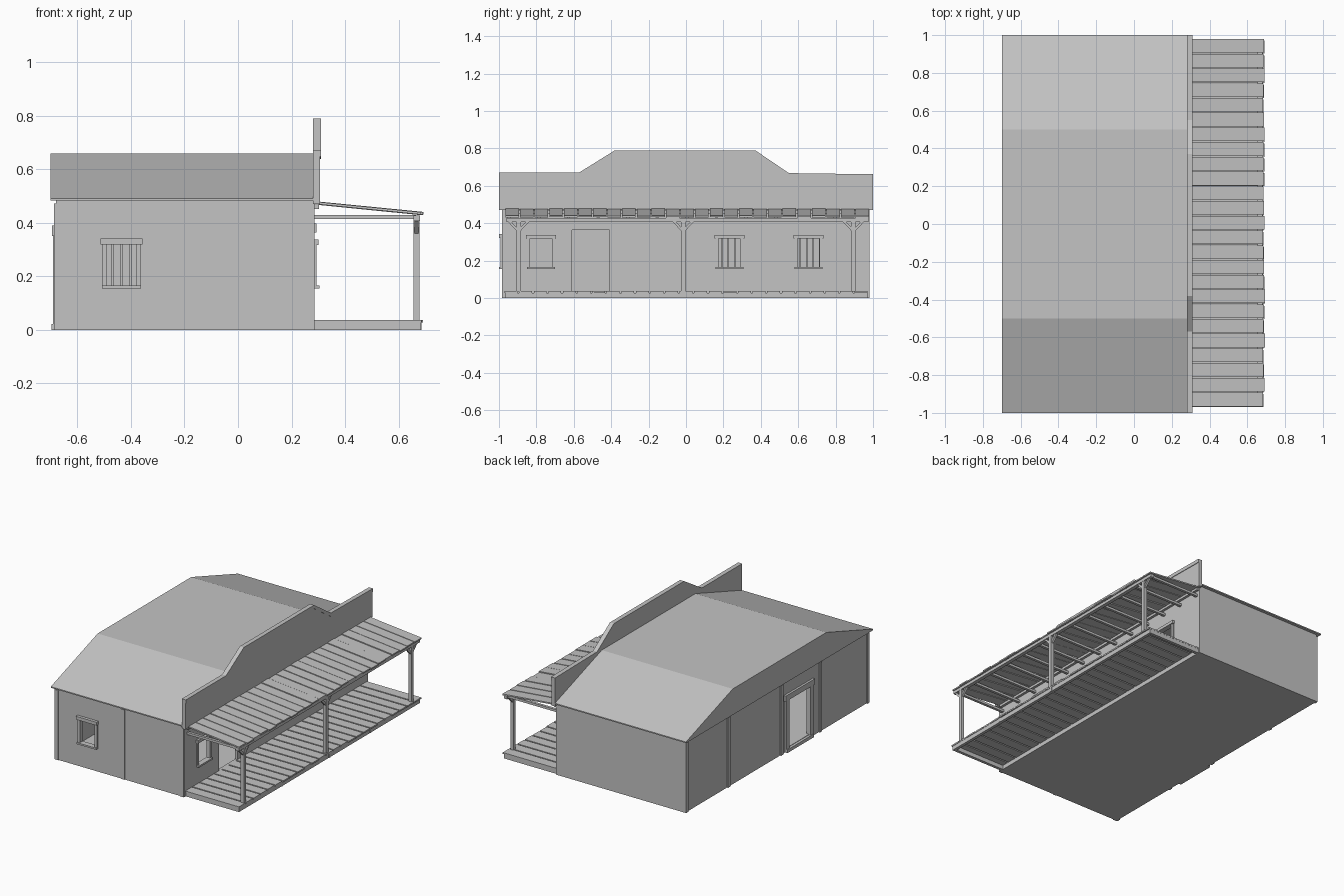
import bpy, bmesh, math, random
from mathutils import Vector

random.seed(4)

def mat(name, col):
    m = bpy.data.materials.new(name)
    m.diffuse_color = (*col, 1)
    return m

# the whole model is one plain grey
GREY = mat("plain_grey", (0.55, 0.55, 0.55))

def finish(name, bm):
    bmesh.ops.recalc_face_normals(bm, faces=bm.faces[:])
    me = bpy.data.meshes.new(name)
    bm.to_mesh(me)
    bm.free()
    me.materials.append(GREY)
    ob = bpy.data.objects.new(name, me)
    bpy.context.collection.objects.link(ob)
    return ob

def add_prism(bm, pts, a, b, axis='x'):
    """Extrude a profile: (y,z) along x, or (x,z) along y."""
    def co(p, t):
        return (t, p[0], p[1]) if axis == 'x' else (p[0], t, p[1])
    lo = [bm.verts.new(co(p, a)) for p in pts]
    hi = [bm.verts.new(co(p, b)) for p in pts]
    bm.faces.new(lo)
    bm.faces.new(hi[::-1])
    for i in range(len(pts)):
        j = (i + 1) % len(pts)
        bm.faces.new((lo[i], hi[i], hi[j], lo[j]))

def add_box(bm, x0, x1, y0, y1, z0, z1):
    add_prism(bm, [(y0, z0), (y1, z0), (y1, z1), (y0, z1)], x0, x1)

def boxes(name, items):
    bm = bmesh.new()
    for b in items:
        add_box(bm, *b)
    return finish(name, bm)

def prism(name, pts, a, b, axis='x'):
    bm = bmesh.new()
    add_prism(bm, pts, a, b, axis)
    return finish(name, bm)

# hollow building shell with window and door openings
WIN_Y = [-0.775, 0.232, 0.655]
shell = boxes("walls", [(-0.68, 0.285, -0.98, 0.98, 0, 0.485)])
cuts = [(-0.66, 0.265, -0.96, 0.96, 0.025, 0.6)]
cuts += [(0.2, 0.4, y - 0.06, y + 0.06, 0.165, 0.318) for y in WIN_Y]
cuts += [(-0.49, -0.378, -1.1, -0.9, 0.165, 0.32),
         (0.2, 0.4, -0.61, -0.41, 0.035, 0.365),
         (-0.8, -0.6, -0.345, -0.115, 0.0251, 0.355)]
for c in cuts:
    cutter = boxes("cutter", [c])
    cutter.hide_render = True
    md = shell.modifiers.new("cut", 'BOOLEAN')
    md.operation = 'DIFFERENCE'
    md.solver = 'EXACT'
    md.object = cutter
    bpy.context.view_layer.objects.active = shell
    bpy.ops.object.modifier_apply(modifier=md.name)
    bpy.data.objects.remove(cutter)

# main roof, flat in the middle with sloping ends
prism("main_roof", [(-1, 0.484), (1, 0.484), (1, 0.492), (0.5, 0.66),
                    (-0.5, 0.66), (-1, 0.492)], -0.70, 0.282)

# stepped false front with a border along its top
top = [(-1, 0.672), (-0.57, 0.672), (-0.38, 0.79), (0.37, 0.79), (0.55, 0.668), (1, 0.662)]
prism("false_front", [(-1, 0.47)] + top + [(1, 0.47)], 0.28, 0.306)
prism("false_front_trim", top + [(y, z - 0.024) for y, z in top[::-1]], 0.302, 0.31)

# vertical boards on the outside walls
boards = [(x, x + 0.025, -0.985, -0.975, 0, 0.472) for x in (-0.68, -0.185, 0.257)]
boards += [(-0.688, -0.675, y - 0.0125, y + 0.0125, 0, 0.472)
           for y in (0.968, 0.52, -0.045, -0.46, -0.968)]
boxes("wall_boards", boards)

# window frames on the porch side
for i, y in enumerate(WIN_Y):
    boxes("porch_window_frame_%d" % (i + 1), [
        (0.28, 0.300, y - 0.08, y + 0.08, 0.318, 0.338),
        (0.28, 0.304, y - 0.075, y + 0.075, 0.155, 0.166),
        (0.28, 0.293, y - 0.075, y - 0.058, 0.166, 0.318),
        (0.28, 0.293, y + 0.058, y + 0.075, 0.166, 0.318)])

# window frame on the front
boxes("front_window_frame", [
    (-0.513, -0.357, -1.0, -0.975, 0.32, 0.342),
    (-0.508, -0.362, -1.0, -0.975, 0.155, 0.166),
    (-0.508, -0.489, -0.992, -0.975, 0.166, 0.32),
    (-0.380, -0.362, -0.992, -0.975, 0.166, 0.32)])

# door frames and thresholds
boxes("porch_door_frame", [
    (0.28, 0.293, -0.648, -0.362, 0.365, 0.398)])
boxes("back_door_frame", [
    (-0.695, -0.675, -0.385, -0.075, 0.352, 0.39),
    (-0.692, -0.675, -0.372, -0.343, 0, 0.352),
    (-0.692, -0.675, -0.117, -0.088, 0, 0.352),
    (-0.697, -0.66, -0.372, -0.088, 0, 0.022)])

# barred cell in the back corner of the room
bars = []
n = 24
for i in range(n):
    y = 0.12 + i * 0.84 / n
    bars.append((-0.204, -0.196, y - 0.004, y + 0.004, 0.025, 0.47))
for i in range(13):
    x = -0.64 + i * 0.034
    bars.append((x - 0.004, x + 0.004, 0.116, 0.124, 0.025, 0.47))
for z in (0.03, 0.455):
    bars.append((-0.206, -0.194, 0.115, 0.96, z, z + 0.012))
    bars.append((-0.66, -0.207, 0.114, 0.126, z, z + 0.012))
boxes("cell_bars", bars)

# porch deck planks and frame
N = 25
pitch = 1.95 / N
deck = []
for i in range(N):
    y = -0.97 + i * pitch
    deck.append((0.285, 0.688 + random.uniform(-0.004, 0.004), y, y + pitch - 0.009, 0.028, 0.038))
boxes("deck_planks", deck)
boxes("deck_frame", [
    (0.663, 0.683, -0.965, 0.97, 0, 0.028),
    (0.285, 0.663, -0.965, -0.945, 0, 0.028),
    (0.285, 0.663, 0.95, 0.97, 0, 0.028)]
    + [(0.682, 0.686, y - 0.008, y + 0.008, 0, 0.028) for y in (-0.5, 0, 0.44)])

# sloping porch roof planks
bm = bmesh.new()
for i in range(N):
    y = -0.965 + i * pitch
    e = 0.688 + random.uniform(-0.006, 0.007)
    d = random.uniform(-0.002, 0.002)
    add_prism(bm, [(0.30, 0.469 + d), (e, 0.431 + d), (e, 0.440 + d), (0.30, 0.478 + d)],
              y, y + pitch - 0.006, 'y')
finish("porch_roof_planks", bm)

# porch beam, wall plate and rafters
boxes("porch_beam", [(0.655, 0.68, -0.96, 0.975, 0.408, 0.428)])
boxes("porch_rafters",
      [(0.285, 0.665, y - 0.009, y + 0.009, 0.414, 0.430)
       for y in [-0.945 + k * 1.9 / 12 for k in range(13)]]
      + [(0.285, 0.302, -0.96, 0.975, 0.452, 0.468)])

# porch posts with a pair of slanted braces each
for k, y in enumerate((-0.895, -0.015, 0.895)):
    boxes("porch_post_%d" % (k + 1), [(0.656, 0.679, y - 0.0125, y + 0.0125, 0.036, 0.41)])
    bm = bmesh.new()
    for s in (-1, 1):
        add_prism(bm, [(y + s * 0.010, 0.358), (y + s * 0.010, 0.378),
                       (y + s * 0.040, 0.409), (y + s * 0.058, 0.409)], 0.660, 0.675)
    finish("post_brace_%d" % (k + 1), bm)
